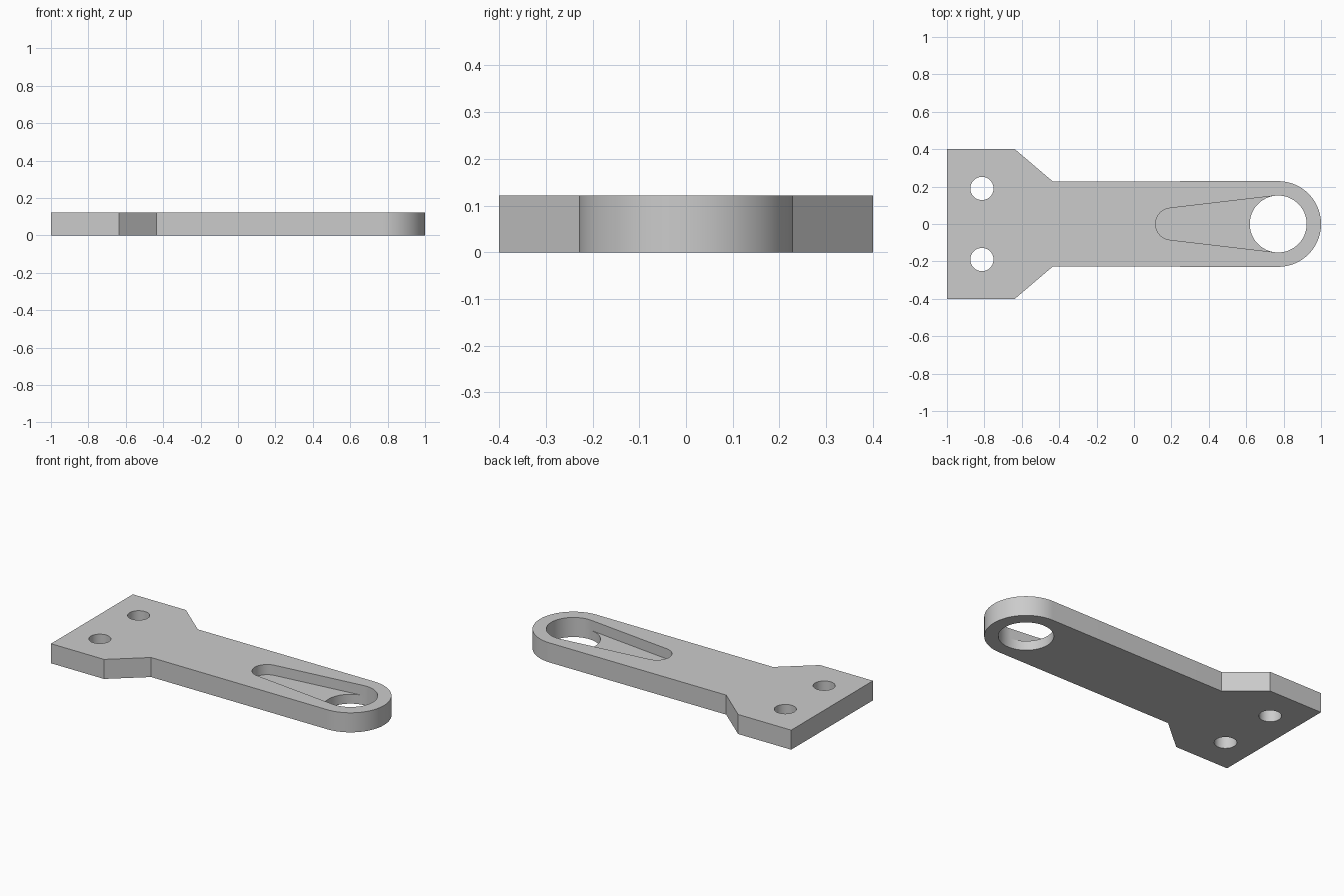
import bpy, bmesh, math

THICK = 0.121       # plate thickness
FLOOR = 0.058       # height of the pocket floor
EYE_X = 0.771       # centre of the rounded end and its hole
EYE_R = 0.152

cube = bpy.data.objects.get("Cube")
if cube:
    bpy.data.objects.remove(cube, do_unlink=True)

metal = bpy.data.materials.new("plain_grey")
metal.use_nodes = True
grey = (0.6, 0.6, 0.6, 1)
metal.diffuse_color = grey
metal.node_tree.nodes["Principled BSDF"].inputs["Base Color"].default_value = grey


def arc(cx, cy, r, start, end, steps):
    """Points along an arc, angles in radians."""
    angles = [start + (end - start) * i / steps for i in range(steps + 1)]
    return [(cx + r * math.cos(a), cy + r * math.sin(a)) for a in angles]


def circle(cx, cy, r, steps=64):
    return arc(cx, cy, r, 0, 2 * math.pi, steps)[:-1]


def prism(name, outline, z0, z1):
    """Extrude a counter-clockwise outline from z0 up to z1."""
    bm = bmesh.new()
    face = bm.faces.new([bm.verts.new((x, y, z0)) for x, y in outline])
    top = bmesh.ops.extrude_face_region(bm, geom=[face])["geom"]
    bmesh.ops.translate(bm, vec=(0, 0, z1 - z0),
                        verts=[v for v in top if isinstance(v, bmesh.types.BMVert)])
    bmesh.ops.recalc_face_normals(bm, faces=bm.faces)
    mesh = bpy.data.meshes.new(name)
    bm.to_mesh(mesh)
    bm.free()
    mesh.materials.append(metal)
    obj = bpy.data.objects.new(name, mesh)
    bpy.context.collection.objects.link(obj)
    return obj


# Plate: wide mounting end, tapered shoulders, arm with a rounded end
half = [(-0.435, 0.228), (-0.637, 0.4), (-1, 0.4)]
outline = arc(EYE_X, 0, 0.229, -math.pi / 2, math.pi / 2, 48) + half
outline += [(x, -y) for x, y in reversed(half)]
plate = prism("bracket_plate", outline, 0, THICK)

# Tapered pocket: two circles joined by tangent lines
small_x, small_r = 0.2, 0.085
tangent = math.acos((small_r - EYE_R) / (EYE_X - small_x))
pocket = arc(EYE_X, 0, EYE_R, -tangent, tangent, 48)
pocket += arc(small_x, 0, small_r, tangent, 2 * math.pi - tangent, 32)
# The shared circle starts on the same angles so the walls line up
eye = arc(EYE_X, 0, EYE_R, -tangent, tangent, 48)
eye += arc(EYE_X, 0, EYE_R, tangent, 2 * math.pi - tangent, 32)[1:-1]

# Cutters: pocket, large hole, two mounting holes
cutters = [prism("pocket_cutter", pocket, FLOOR, 0.3),
           prism("eye_cutter", eye, -0.1, 0.2)]
for side in (-1, 1):
    cutters.append(prism("bolt_hole_cutter", circle(-0.813, side * 0.19, 0.062), -0.1, 0.2))

bpy.ops.object.select_all(action='DESELECT')
plate.select_set(True)
bpy.context.view_layer.objects.active = plate
for cutter in cutters:
    cutter.hide_render = True
    mod = plate.modifiers.new("cut", 'BOOLEAN')
    mod.operation = 'DIFFERENCE'
    mod.solver = 'EXACT'
    mod.object = cutter
    bpy.ops.object.modifier_apply(modifier=mod.name)
    bpy.data.objects.remove(cutter, do_unlink=True)

bpy.ops.object.shade_smooth_by_angle(angle=math.radians(25))
